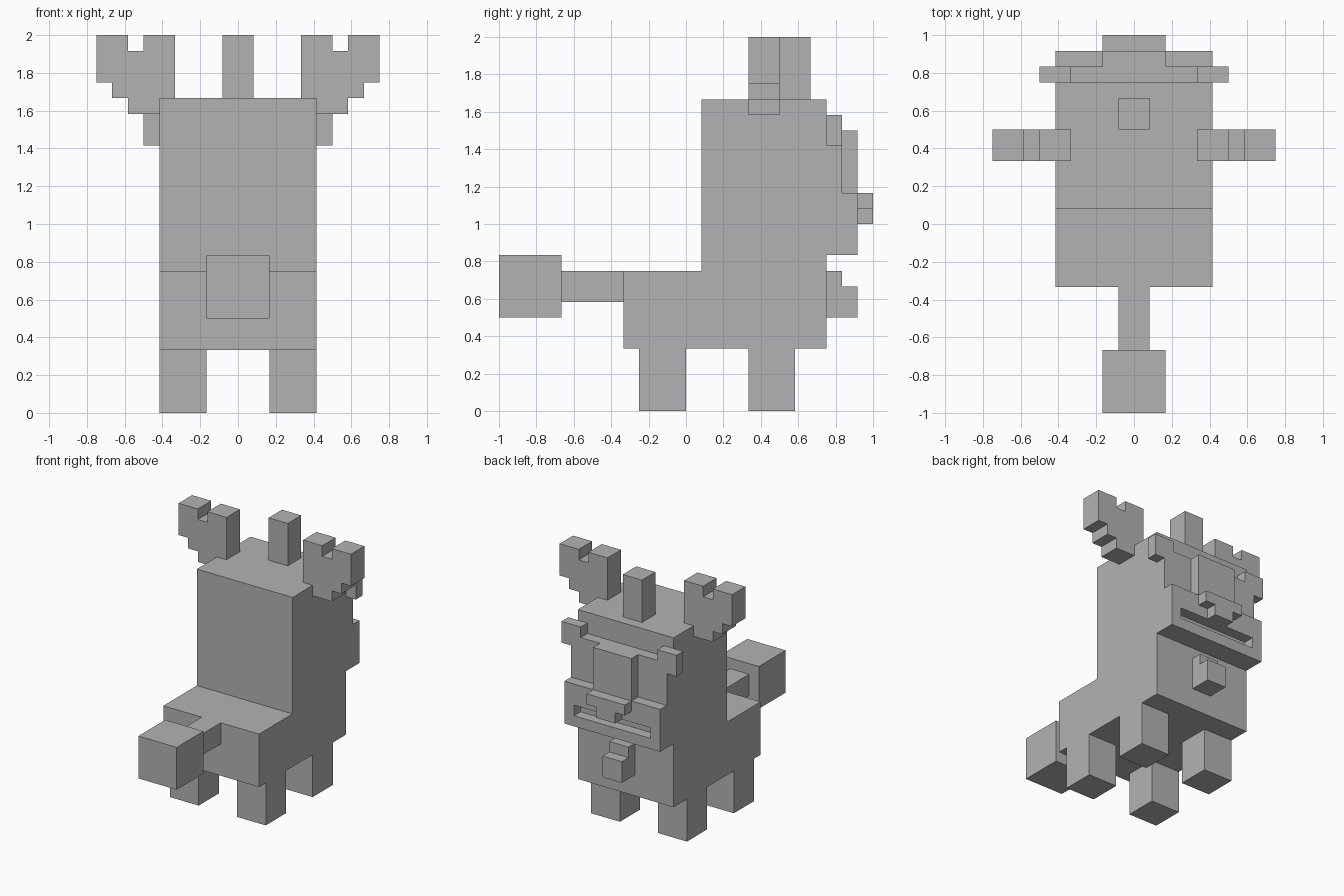
import bpy
import bmesh
from mathutils import Vector

U = 1 / 12  # edge of one block

cube = bpy.data.objects.get("Cube")
if cube:
    bpy.data.objects.remove(cube, do_unlink=True)

grey = bpy.data.materials.new("plain grey")
grey.use_nodes = True
grey.diffuse_color = (0.45, 0.45, 0.45, 1)
grey.node_tree.nodes["Principled BSDF"].inputs["Base Color"].default_value = grey.diffuse_color


def prism(name, axis, outline, start, end, mirror=False):
    """Extrude an outline along x (outline in y, z) or y (outline in x, z), in blocks."""
    def point(a, b, depth):
        return Vector((depth, a, b) if axis == "x" else (a, depth, b)) * U

    bm = bmesh.new()
    face = bm.faces.new([bm.verts.new(point(a, b, start)) for a, b in outline])
    moved = bmesh.ops.extrude_face_region(bm, geom=[face], use_keep_orig=True)["geom"]
    offset = point(0, 0, end - start)
    bmesh.ops.translate(bm, vec=offset, verts=[v for v in moved if isinstance(v, bmesh.types.BMVert)])
    bmesh.ops.recalc_face_normals(bm, faces=bm.faces)
    mesh = bpy.data.meshes.new(name)
    bm.to_mesh(mesh)
    bm.free()
    mesh.materials.append(grey)
    obj = bpy.data.objects.new(name, mesh)
    bpy.context.collection.objects.link(obj)
    if mirror:
        obj.modifiers.new("Mirror", "MIRROR").use_mirror_merge = False
    return obj


def box(name, x, y, z, mirror=False):
    """Box given by its ranges, in blocks."""
    outline = [(y[0], z[0]), (y[1], z[0]), (y[1], z[1]), (y[0], z[1])]
    return prism(name, "x", outline, x[0], x[1], mirror)


# Seated body with upright torso and head
prism("body", "x", [(-4, 4), (9, 4), (9, 20), (1, 20), (1, 9), (-4, 9)], -5, 5)

# Legs
box("hind_legs", (2, 5), (-3, 0), (0, 4), mirror=True)
box("front_legs", (2, 5), (4, 7), (0, 4), mirror=True)

# Tail
box("tail", (-1, 1), (-8, -4), (7, 9))
box("tail_tip", (-2, 2), (-12, -8), (6, 10))

# Face with an open mouth slot, closed at the sides by the cheeks
upper = [(11, 14), (10, 14)]
prism("muzzle", "x", [(9, 10), (11, 10), (11, 11), (10, 11), (10, 12), (11, 12)]
      + upper + [(10, 18), (9, 18)], -4, 4)
prism("cheeks", "x", [(9, 10), (11, 10)] + upper + [(10, 17), (9, 17)], 4, 5, mirror=True)
box("nose_bridge", (-2, 2), (10, 11), (14, 18))
box("nose", (-2, 2), (11, 12), (13, 14))
box("nose_tip", (-1, 1), (11, 12), (12, 13))
box("brows", (4, 6), (9, 10), (17, 19), mirror=True)

# Chest pendant
prism("pendant", "x", [(9, 6), (11, 6), (11, 8), (10, 8), (10, 9), (9, 9)], -1, 1)

# Horn and forked antlers
box("horn", (-1, 1), (6, 8), (20, 24))
prism("antlers", "y", [(4, 20), (5, 20), (5, 19), (7, 19), (7, 20), (8, 20), (8, 21),
                       (9, 21), (9, 24), (7, 24), (7, 23), (6, 23), (6, 24), (4, 24)],
      4, 6, mirror=True)
